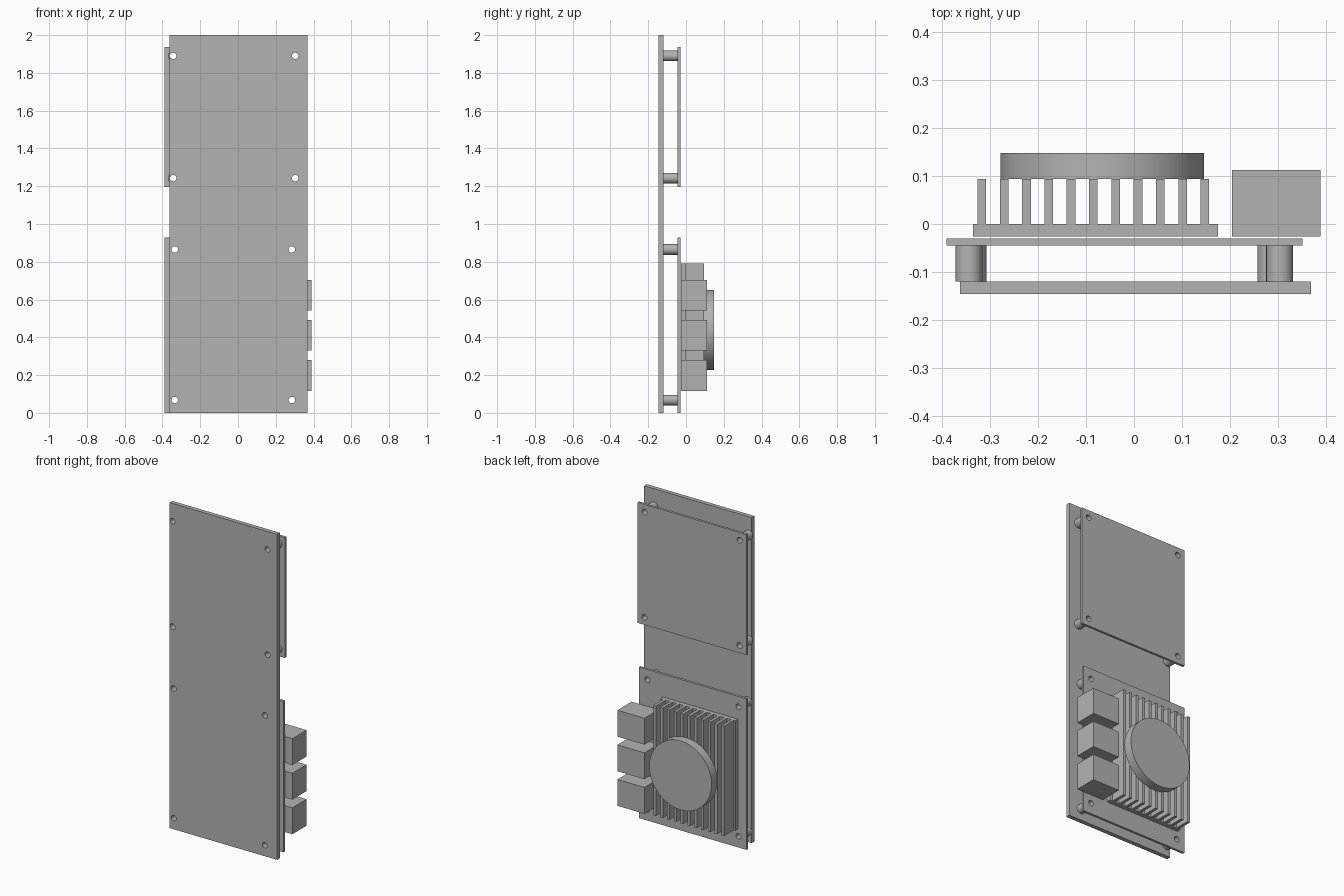
import bpy
import math
from mathutils import Vector

cube = bpy.data.objects.get("Cube")
if cube:
    bpy.data.objects.remove(cube, do_unlink=True)

GREY = (0.45, 0.45, 0.45, 1)
mat = bpy.data.materials.new("plain grey")
mat.diffuse_color = GREY
mat.use_nodes = True
mat.node_tree.nodes["Principled BSDF"].inputs["Base Color"].default_value = GREY


def finish(obj, name, smooth=False):
    obj.name = name
    obj.data.name = name
    obj.data.materials.clear()
    obj.data.materials.append(mat)
    if smooth:
        bpy.ops.object.select_all(action="DESELECT")
        obj.select_set(True)
        bpy.context.view_layer.objects.active = obj
        bpy.ops.object.shade_smooth_by_angle(angle=math.radians(30))
    return obj


def box(name, x, y, z):
    """Box from (min, max) pairs."""
    lo, hi = Vector((x[0], y[0], z[0])), Vector((x[1], y[1], z[1]))
    bpy.ops.mesh.primitive_cube_add(size=1, location=(lo + hi) / 2)
    obj = bpy.context.object
    obj.scale = hi - lo
    bpy.ops.object.transform_apply(location=False, rotation=False, scale=True)
    return finish(obj, name)


def circle(cx, cz, r, n=32):
    steps = [2 * math.pi * i / n for i in range(n)]
    return [(cx + r * math.cos(a), cz + r * math.sin(a)) for a in steps]


def rect(x, z):
    return [(x[0], z[0]), (x[1], z[0]), (x[1], z[1]), (x[0], z[1])]


def sheet(name, loops, y, smooth=True):
    """Outline with holes in the xz plane, extruded along y."""
    curve = bpy.data.curves.new(name, "CURVE")
    curve.dimensions = "2D"
    curve.fill_mode = "BOTH"
    curve.extrude = (y[1] - y[0]) / 2
    for loop in loops:
        spline = curve.splines.new("POLY")
        spline.points.add(len(loop) - 1)
        for point, (px, pz) in zip(spline.points, loop):
            point.co = (px, pz, 0, 1)
        spline.use_cyclic_u = True
    obj = bpy.data.objects.new(name, curve)
    bpy.context.collection.objects.link(obj)
    obj.location.y = (y[0] + y[1]) / 2
    obj.rotation_euler.x = math.pi / 2
    bpy.ops.object.select_all(action="DESELECT")
    obj.select_set(True)
    bpy.context.view_layer.objects.active = obj
    bpy.ops.object.convert(target="MESH")
    return finish(bpy.context.object, name, smooth)


HOLE, POST = 0.017, 0.028
PLATE_Y, POST_Y, BOARD_Y = (-0.146, -0.12), (-0.12, -0.045), (-0.045, -0.03)

upper_holes = [(x, z) for x in (-0.343, 0.303) for z in (1.243, 1.89)]
lower_holes = [(x, z) for x in (-0.335, 0.285) for z in (0.068, 0.865)]


def drilled(holes):
    return [circle(x, z, HOLE) for x, z in holes]


# Mounting plate and the two circuit boards
sheet("mounting_plate", [rect((-0.362, 0.368), (0, 2))]
      + drilled(upper_holes + lower_holes), PLATE_Y)
sheet("upper_board", [rect((-0.39, 0.35), (1.197, 1.937))]
      + drilled(upper_holes), BOARD_Y)
sheet("lower_board", [rect((-0.39, 0.34), (0, 0.928))]
      + drilled(lower_holes), BOARD_Y)

# Hollow standoffs
for i, (x, z) in enumerate(upper_holes + lower_holes):
    sheet(f"standoff_{i + 1}", [circle(x, z, POST), circle(x, z, HOLE)], POST_Y)

# Heat sink with fins
SINK_Z = (0.115, 0.79)
box("heat_sink_base", (-0.335, 0.175), (-0.026, 0), SINK_Z)
for i in range(11):
    x = -0.3165 + 0.0464 * i
    box(f"heat_sink_fin_{i + 1}", (x - 0.009, x + 0.009), (0, 0.094), SINK_Z)

# Round fan
sheet("fan", [circle(-0.066, 0.439, 0.212, 64)], (0.094, 0.148))

# Port blocks
for i in range(3):
    z = 0.117 + 0.2125 * i
    box(f"port_block_{i + 1}", (0.204, 0.388), (-0.026, 0.112), (z, z + 0.162))
